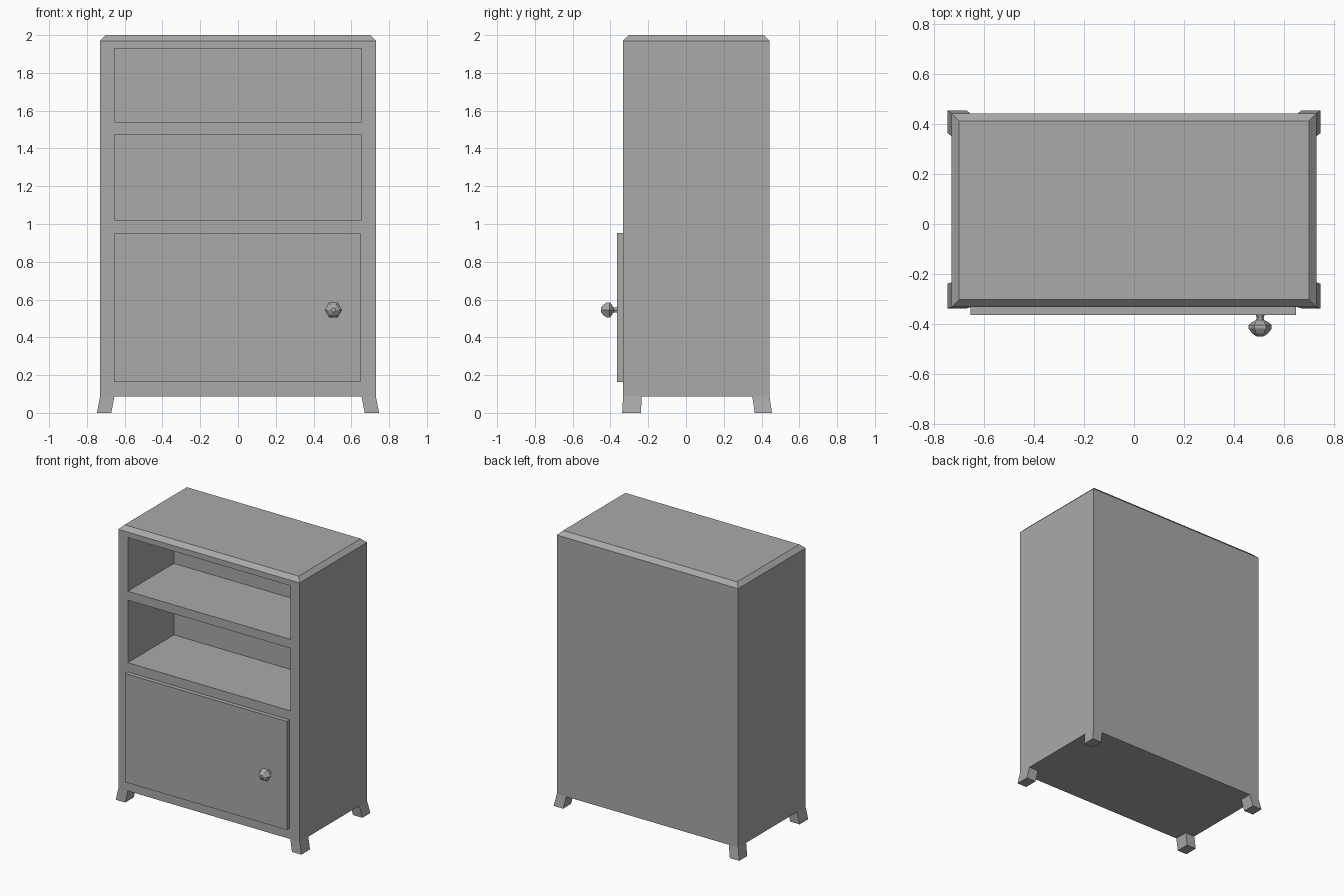
import bpy
import bmesh
import math
from mathutils import Matrix, Vector

cube = bpy.data.objects.get("Cube")
if cube:
    bpy.data.objects.remove(cube, do_unlink=True)

grey = bpy.data.materials.new("plain grey")
grey.use_nodes = True
colour = (0.4, 0.4, 0.4, 1)
grey.diffuse_color = colour
grey.node_tree.nodes["Principled BSDF"].inputs["Base Color"].default_value = colour


def finish(name, bm):
    bmesh.ops.recalc_face_normals(bm, faces=bm.faces)
    mesh = bpy.data.meshes.new(name)
    bm.to_mesh(mesh)
    bm.free()
    mesh.materials.append(grey)
    obj = bpy.data.objects.new(name, mesh)
    bpy.context.collection.objects.link(obj)
    return obj


def box(low, high):
    low, high = Vector(low), Vector(high)
    bm = bmesh.new()
    matrix = Matrix.Translation((low + high) / 2) @ Matrix.Diagonal((*(high - low), 1))
    bmesh.ops.create_cube(bm, size=1, matrix=matrix)
    return bm


WIDTH, FRONT, BACK = 0.73, -0.333, 0.442
BASE, TOP = 0.087, 2.0
OPENING_X = 0.654
SHELVES = [(1.02, 1.475), (1.54, 1.93)]
SHELF_DEPTH = 0.53

# Cabinet body with a chamfered top rim
bm = box((-WIDTH, FRONT, BASE), (WIDTH, BACK, TOP))
rim = [e for e in bm.edges if all(v.co.z > TOP - 0.01 for v in e.verts)]
bmesh.ops.bevel(bm, geom=rim, offset=0.03, segments=1, affect='EDGES')

# Open shelves: slice the front into cells, push the shelf cells inwards
cuts = [((x, 0, 0), (1, 0, 0)) for x in (-OPENING_X, OPENING_X)]
cuts += [((0, 0, z), (0, 0, 1)) for shelf in SHELVES for z in shelf]
for point, normal in cuts:
    bmesh.ops.bisect_plane(bm, geom=bm.verts[:] + bm.edges[:] + bm.faces[:],
                           plane_co=point, plane_no=normal)
bm.normal_update()
cells = []
for face in bm.faces:
    c = face.calc_center_median()
    if face.normal.y < -0.99 and abs(c.x) < OPENING_X:
        if any(low < c.z < high for low, high in SHELVES):
            cells.append(face)
pushed = bmesh.ops.extrude_discrete_faces(bm, faces=cells)["faces"]
verts = list({v for f in pushed for v in f.verts})
bmesh.ops.translate(bm, verts=verts, vec=(0, SHELF_DEPTH, 0))
finish("cabinet_body", bm)

# Door standing proud of the front
DOOR_FRONT = -0.364
finish("door", box((-0.654, DOOR_FRONT, 0.163), (0.648, FRONT, 0.953)))

# Six-sided knob, turned from (distance from door, radius) rings
KNOB = [(-0.004, 0.019), (0.012, 0.014), (0.021, 0.017), (0.03, 0.034),
        (0.04, 0.046), (0.055, 0.046), (0.075, 0.031), (0.087, 0.012)]
bm = bmesh.new()
rings = []
for out, radius in KNOB:
    ring = []
    for i in range(6):
        a = i * math.tau / 6
        ring.append(bm.verts.new((0.505 + radius * math.cos(a), DOOR_FRONT - out,
                                  0.545 + radius * math.sin(a))))
    rings.append(ring)
for a, b in zip(rings, rings[1:]):
    for i in range(6):
        j = (i + 1) % 6
        bm.faces.new((a[i], a[j], b[j], b[i]))
bm.faces.new(rings[0])
bm.faces.new(rings[-1])
finish("door_knob", bm)

# Four feet splaying outwards towards the floor
for depth, y0, y1, splay in (("front", FRONT, -0.234, -0.005), ("back", 0.351, BACK, 0.013)):
    for side, sign in (("left", 1), ("right", -1)):
        x0, x1 = sorted((sign * 0.654, sign * WIDTH))
        bm = box((x0, y0, 0), (x1, y1, BASE))
        for v in bm.verts:
            if v.co.z < 0.01:
                v.co += Vector((sign * 0.017, splay, 0))
        finish(f"{depth}_{side}_foot", bm)
